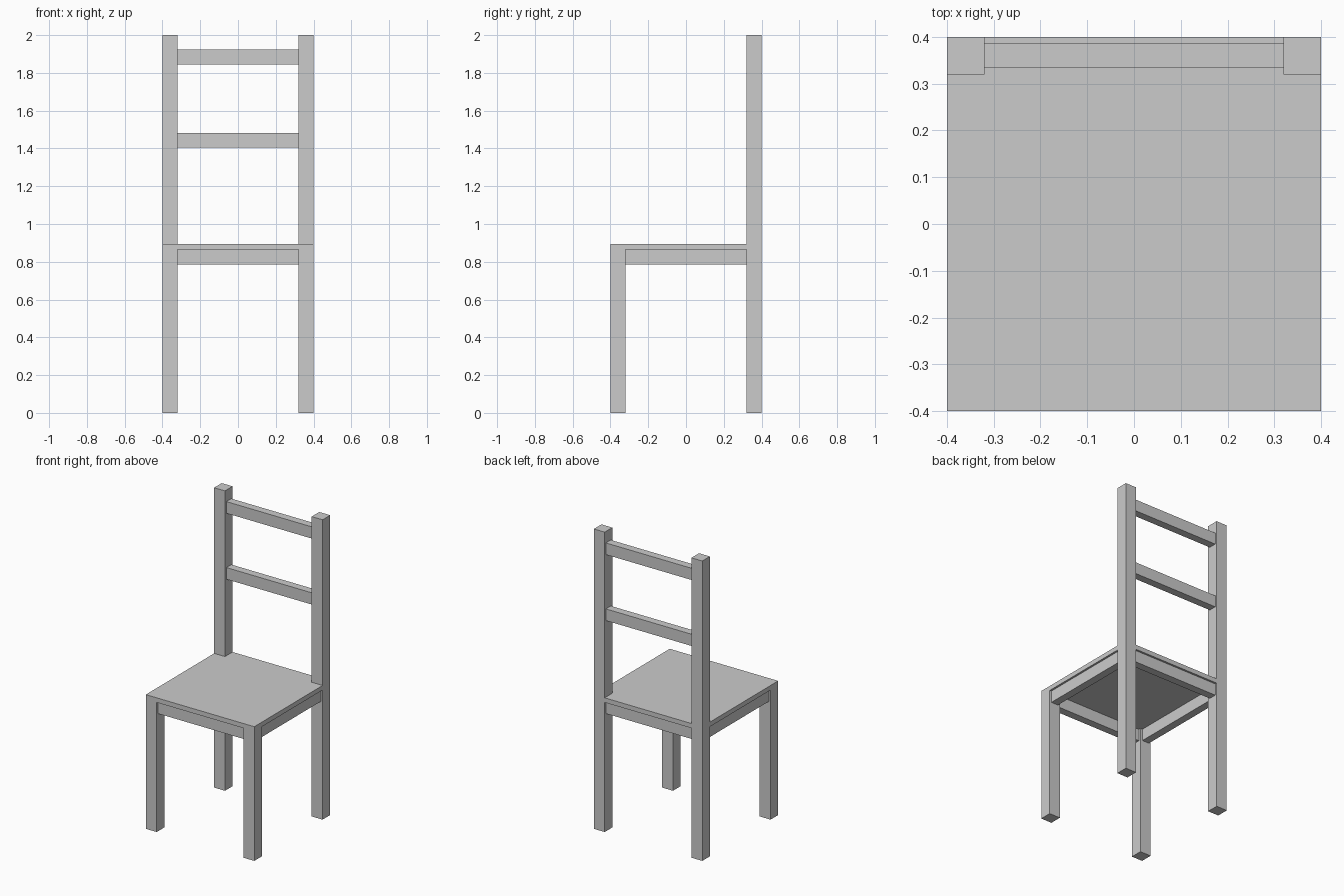
import bpy

if "Cube" in bpy.data.objects:
    bpy.data.objects.remove(bpy.data.objects["Cube"])


def box(name, x, y, z):
    """Axis-aligned box from (min, max) ranges."""
    bpy.ops.mesh.primitive_cube_add(size=1, location=[(a + b) / 2 for a, b in (x, y, z)])
    ob = bpy.context.object
    ob.name = name
    ob.scale = [b - a for a, b in (x, y, z)]
    bpy.ops.object.transform_apply(location=False, rotation=False, scale=True)
    return ob


HALF, INNER = 0.4, 0.32            # outer and inner faces of the legs
RAIL_IN, RAIL_OUT = 0.335, 0.387   # rail thickness, set back from the leg faces
SEAT_LOW, SEAT_TOP = 0.864, 0.895
APRON = (0.785, SEAT_LOW)

# Legs: short in front, full height behind, with aprons on each side
for side, s in (("left", -1), ("right", 1)):
    x = sorted((s * INNER, s * HALF))
    box(f"front_leg_{side}", x, (-HALF, -INNER), (0, SEAT_LOW))
    box(f"back_leg_{side}", x, (INNER, HALF), (0, 2))
    box(f"apron_{side}", sorted((s * RAIL_IN, s * RAIL_OUT)), (-INNER, INNER), APRON)

# Front and back aprons
span = (-INNER, INNER)
box("apron_front", span, (-RAIL_OUT, -RAIL_IN), APRON)
box("apron_back", span, (RAIL_IN, RAIL_OUT), APRON)

# Seat: main panel plus the tongue between the back legs, as one notched board
outline = [(-HALF, -HALF), (HALF, -HALF), (HALF, INNER), (INNER, INNER),
           (INNER, HALF), (-INNER, HALF), (-INNER, INNER), (-HALF, INNER)]
mesh = bpy.data.meshes.new("seat")
n = len(outline)
verts = [(x, y, z) for z in (SEAT_LOW, SEAT_TOP) for x, y in outline]
faces = [tuple(reversed(range(n))), tuple(range(n, 2 * n))]
faces += [(i, (i + 1) % n, n + (i + 1) % n, n + i) for i in range(n)]
mesh.from_pydata(verts, [], faces)
bpy.context.collection.objects.link(bpy.data.objects.new("seat", mesh))

# Backrest slats
box("back_slat_lower", span, (RAIL_IN, RAIL_OUT), (1.405, 1.483))
box("back_slat_upper", span, (RAIL_IN, RAIL_OUT), (1.845, 1.923))
